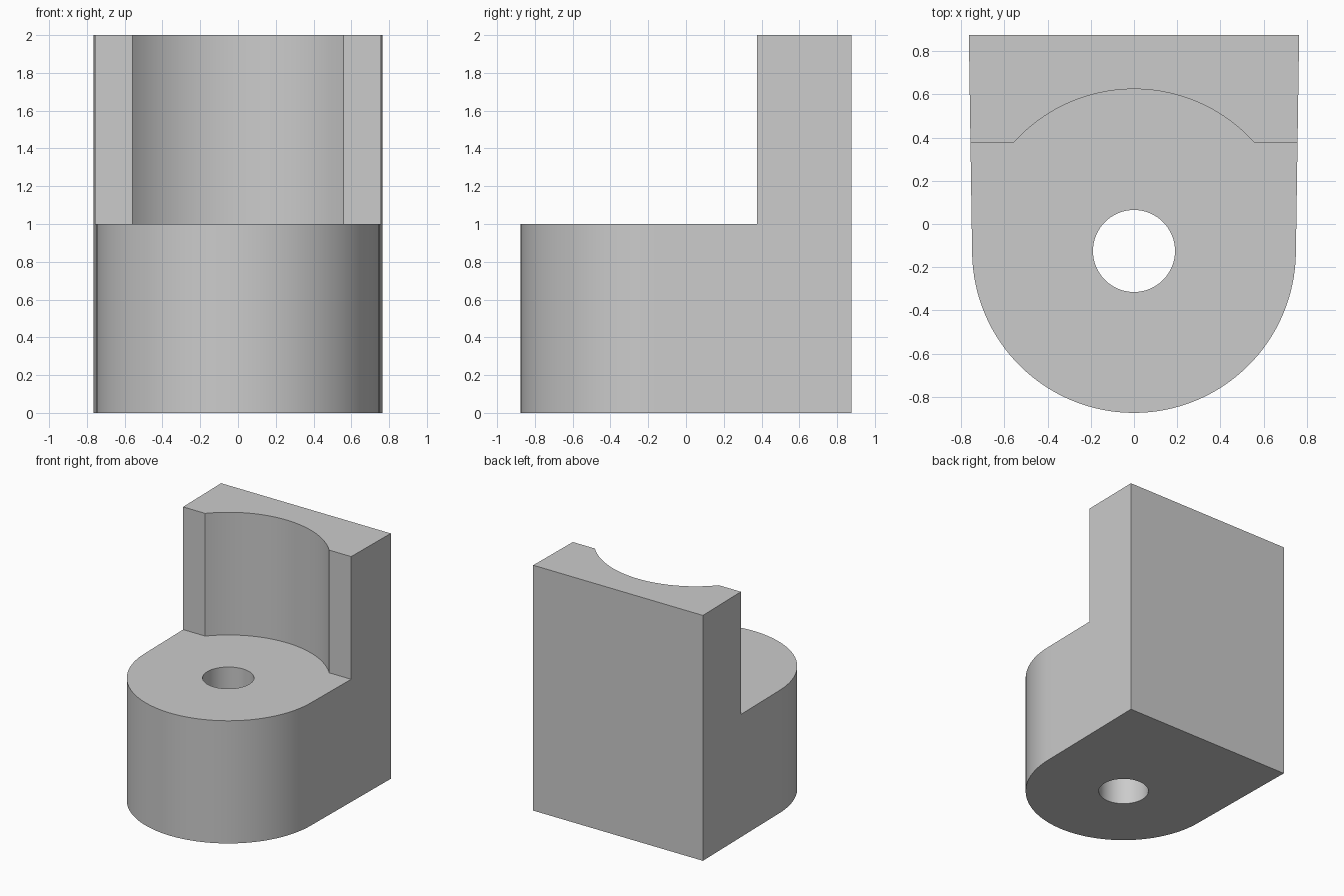
import bpy
import bmesh
from math import sin, cos, asin, pi, radians

cube = bpy.data.objects.get("Cube")
if cube:
    bpy.data.objects.remove(cube, do_unlink=True)

CENTRE_Y = -0.125   # shared axis of the hole, rounded front and recess
RADIUS = 0.75
HOLE_RADIUS = 0.19
BACK_Y = 0.875
STEP_Y = 0.375
STEP_Z = 1.0
HEIGHT = 2.0

grey = bpy.data.materials.new("plain_grey")
grey.use_nodes = True
colour = (0.6, 0.6, 0.6, 1)
grey.diffuse_color = colour
grey.node_tree.nodes["Principled BSDF"].inputs["Base Color"].default_value = colour


def arc(radius, start, end, steps):
    angles = [start + (end - start) * i / steps for i in range(steps + 1)]
    return [(radius * cos(a), CENTRE_Y + radius * sin(a)) for a in angles]


def prism(name, outline, low, high):
    """Extrude a flat counter-clockwise outline from low to high."""
    bm = bmesh.new()
    base = bm.faces.new([bm.verts.new((x, y, low)) for x, y in outline])
    top = bmesh.ops.extrude_face_region(bm, geom=[base])["geom"]
    verts = [v for v in top if isinstance(v, bmesh.types.BMVert)]
    bmesh.ops.translate(bm, verts=verts, vec=(0, 0, high - low))
    bmesh.ops.recalc_face_normals(bm, faces=bm.faces)
    mesh = bpy.data.meshes.new(name)
    bm.to_mesh(mesh)
    bm.free()
    mesh.materials.append(grey)
    obj = bpy.data.objects.new(name, mesh)
    bpy.context.collection.objects.link(obj)
    return obj


def cut(target, cutter):
    cutter.hide_render = True
    mod = target.modifiers.new("cut", 'BOOLEAN')
    mod.operation = 'DIFFERENCE'
    mod.solver = 'EXACT'
    mod.object = cutter
    bpy.context.view_layer.objects.active = target
    bpy.ops.object.modifier_apply(modifier=mod.name)
    bpy.data.objects.remove(cutter, do_unlink=True)


# Full-height block: slightly flared sides, rounded front
flare = 0.015
block = prism("bracket_block",
              arc(RADIUS, -pi - flare + 2 * flare, -flare, 64)
              + [(0.765, BACK_Y), (-0.765, BACK_Y)], 0, HEIGHT)

# Remove the upper front, leaving a back wall with a curved recess
edge = asin((STEP_Y - CENTRE_Y) / RADIUS)
step_cutter = prism("step_cutter",
                    [(-1, -1), (1, -1), (1, STEP_Y)]
                    + arc(RADIUS, edge, pi - edge, 40)
                    + [(-1, STEP_Y)], STEP_Z, HEIGHT + 0.2)
cut(block, step_cutter)

# Vertical through hole
hole_cutter = prism("hole_cutter", arc(HOLE_RADIUS, 0, 2 * pi, 64)[:-1], -0.2, STEP_Z + 0.3)
cut(block, hole_cutter)

# Smooth the curves, keep the edges sharp
bpy.ops.object.select_all(action='DESELECT')
block.select_set(True)
bpy.context.view_layer.objects.active = block
bpy.ops.object.shade_smooth_by_angle(angle=radians(30))
